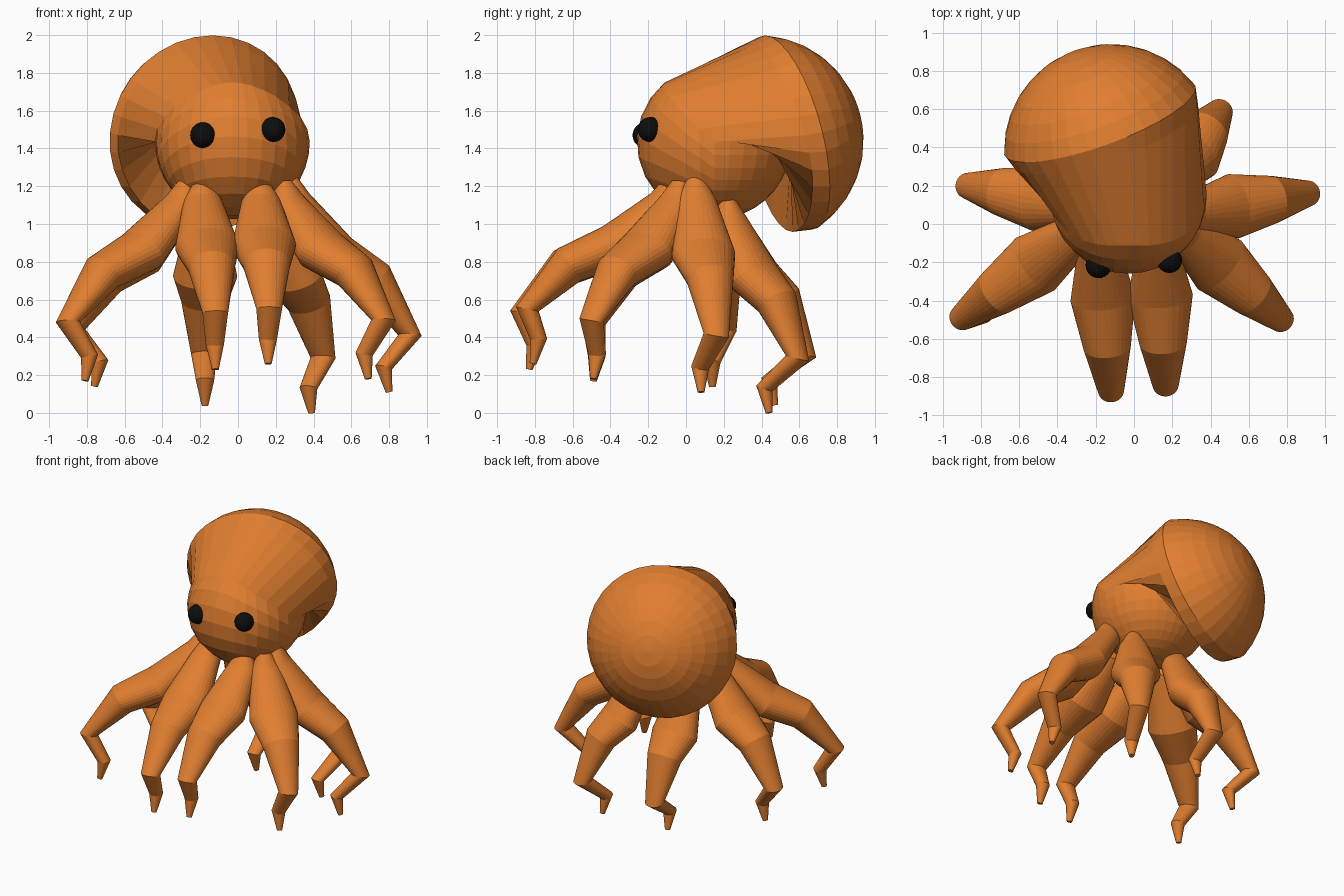
import bpy, bmesh, math
from mathutils import Vector as V

if "Cube" in bpy.data.objects:
    bpy.data.objects.remove(bpy.data.objects["Cube"])


def material(name, rgb):
    m = bpy.data.materials.new(name)
    m.diffuse_color = (*rgb, 1)
    m.use_nodes = True
    m.node_tree.nodes["Principled BSDF"].inputs["Base Color"].default_value = m.diffuse_color
    return m


ORANGE = material("orange skin", (0.75, 0.21, 0.03))
BLACK = material("black eye", (0.004, 0.004, 0.004))
SEG = 32
angles = [2 * math.pi * i / SEG for i in range(SEG)]


def finish(bm, name, mat):
    bmesh.ops.recalc_face_normals(bm, faces=bm.faces)
    me = bpy.data.meshes.new(name)
    bm.to_mesh(me)
    bm.free()
    me.materials.append(mat)
    ob = bpy.data.objects.new(name, me)
    bpy.context.collection.objects.link(ob)
    return ob


def loft(name, rings, mat):
    bm = bmesh.new()
    vs = [[bm.verts.new(p) for p in r] for r in rings]
    n = len(rings[0])
    for a, b in zip(vs, vs[1:]):
        for i in range(n):
            j = (i + 1) % n
            bm.faces.new((a[i], a[j], b[j], b[i]))
    bm.faces.new(vs[0])
    bm.faces.new(vs[-1])
    return finish(bm, name, mat)


def ball(name, c, r, mat, seg=24, rings=12):
    bm = bmesh.new()
    bmesh.ops.create_uvsphere(bm, u_segments=seg, v_segments=rings, radius=r)
    bmesh.ops.translate(bm, verts=bm.verts, vec=c)
    return finish(bm, name, mat)


# head: rings from the bottom pole up to a collar that is higher at the front
HEAD, HR = V((-0.03, 0.15, 1.435)), 0.41


def head_ring(t):
    ring = []
    for a in angles:
        top = math.radians(50) * max(0, math.cos(a))
        e = math.radians(-88) * (1 - t) + top * t
        ring.append(HEAD + V((math.cos(e) * math.sin(a), -math.cos(e) * math.cos(a), math.sin(e))) * HR)
    return ring


head = [head_ring(k / 9) for k in range(10)]

# mantle: a tilted dome on the back of the head
DOME, DR = V((-0.12, 0.38, 1.44)), 0.56
axis = V((-0.33, 0.91, 0.25)).normalized()
up = (V((0, 0, 1)) - axis * axis.z).normalized()
side = axis.cross(up)


def dome_ring(d):
    r = math.sqrt(max(DR * DR - d * d, 0))
    return [DOME + axis * d + (up * math.cos(a) + side * math.sin(a)) * r for a in angles]


start = math.asin(0.178 / DR)
dome = [dome_ring(DR * math.sin(start + (math.pi / 2 - 0.02 - start) * k / 7)) for k in range(8)]

# lip: the lower rim is rolled forward before it folds back to the head
lip = []
rim_mid = DOME + axis * 0.178
for a, c, r in zip(angles, head[-1], dome[0]):
    w = ((1 - math.cos(a)) / 2) ** 1.5
    rolled = rim_mid + (r - rim_mid) * 0.97 - axis * 0.11
    lip.append(r.lerp(c, 0.15).lerp(rolled, w))
loft("head_and_mantle", head + [lip] + dome, ORANGE)

# eyes
ball("left_eye", V((-0.185, -0.215, 1.47)), 0.068, BLACK)
ball("right_eye", V((0.185, -0.19, 1.5)), 0.066, BLACK)


# legs: oval tapered tubes with two knees, a bent ankle and a small pointed tip
def leg(name, root, ankle, tip):
    root, ankle, tip = V(root), V(ankle), V(tip)
    d = ankle - root
    out = V((d.x, d.y, 0)).normalized()
    wide = V((-out.y, out.x, 0))

    def along(t, f):
        return V((root.x + d.x * t, root.y + d.y * t, root.z + d.z * f))
    stations = [(root + V((0, 0, 0.07)), 0.045, 0.045),
                (along(0.04, 0.06), 0.105, 0.09),
                (along(0.39, 0.44), 0.17, 0.12),
                (along(0.71, 0.61), 0.125, 0.105),
                (ankle, 0.068, 0.062),
                (tip + V((0, 0, 0.13)) - out * 0.03, 0.048, 0.045),
                (tip, 0.018, 0.018)]
    pts = [s[0] for s in stations]
    rings = []
    for i, (p, w, h) in enumerate(stations):
        t = V((0, 0, 0))
        if i > 0:
            t += (p - pts[i - 1]).normalized()
        if i < len(pts) - 1:
            t += (pts[i + 1] - p).normalized()
        t.normalize()
        s = (wide - t * wide.dot(t)).normalized()
        n = s.cross(t)
        rings.append([p + s * (w * math.cos(a)) + n * (h * math.sin(a)) for a in angles])
    loft(name, rings, ORANGE)


leg("front_left_leg", (-0.19, -0.08, 1.15), (-0.12, -0.87, 0.53), (-0.12, -0.83, 0.23))
leg("front_right_leg", (0.12, -0.08, 1.15), (0.165, -0.84, 0.55), (0.16, -0.81, 0.26))
leg("outer_front_left_leg", (-0.27, -0.03, 1.15), (-0.90, -0.49, 0.48), (-0.81, -0.49, 0.17))
leg("outer_front_right_leg", (0.24, -0.03, 1.15), (0.77, -0.5, 0.49), (0.69, -0.49, 0.18))
leg("side_left_leg", (-0.27, 0.09, 1.15), (-0.87, 0.2, 0.44), (-0.76, 0.14, 0.14))
leg("side_right_leg", (0.27, 0.05, 1.17), (0.91, 0.16, 0.41), (0.80, 0.08, 0.11))
leg("back_left_leg", (-0.17, 0.22, 1.05), (-0.18, 0.63, 0.31), (-0.175, 0.47, 0.04))
leg("back_right_leg", (0.19, 0.22, 1.05), (0.45, 0.59, 0.29), (0.39, 0.44, 0.0))
